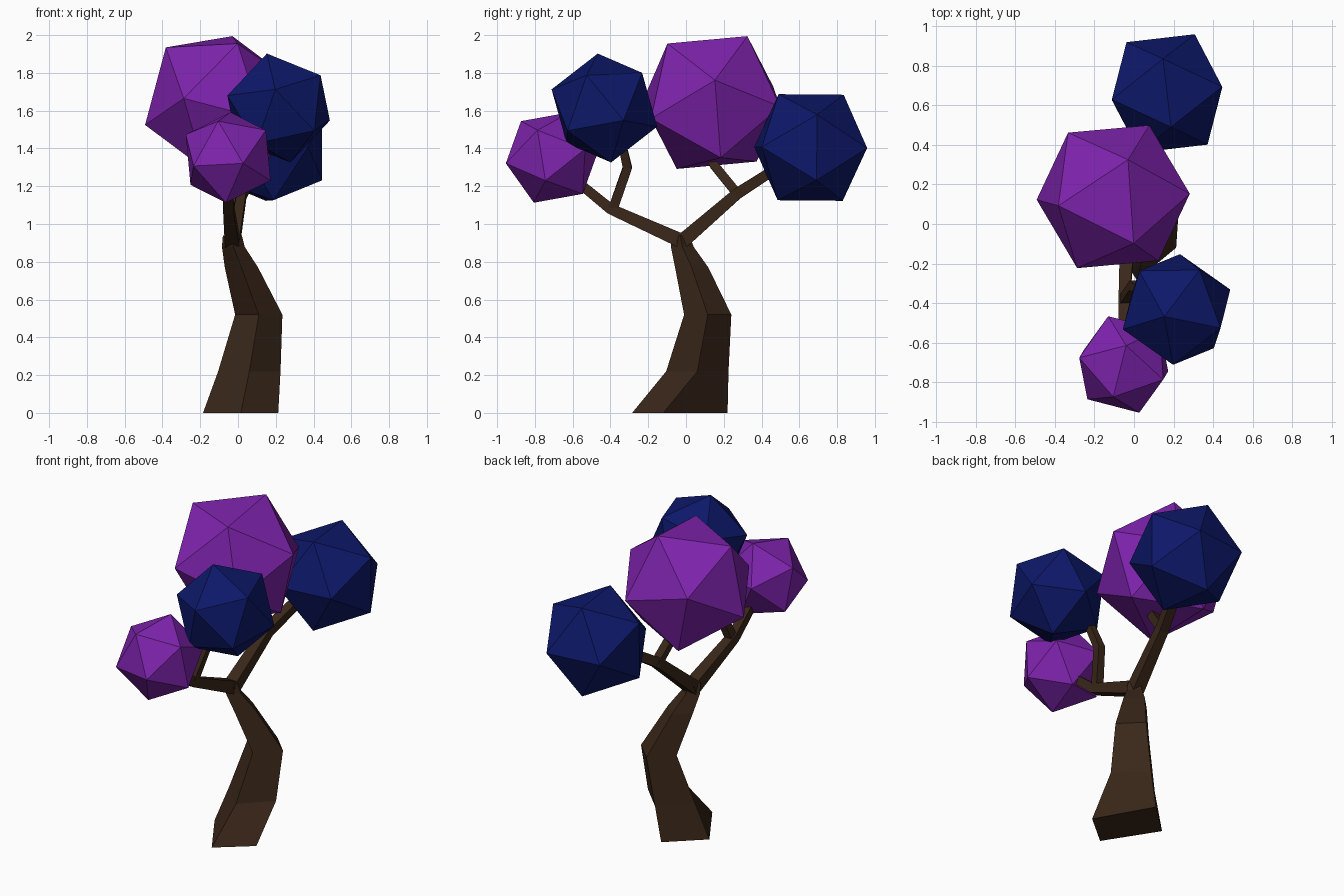
import bpy, bmesh, math
from mathutils import Vector, Matrix

if "Cube" in bpy.data.objects:
    bpy.data.objects.remove(bpy.data.objects["Cube"])


def material(name, rgb):
    m = bpy.data.materials.new(name)
    m.diffuse_color = (*rgb, 1)
    m.use_nodes = True
    m.node_tree.nodes["Principled BSDF"].inputs["Base Color"].default_value = m.diffuse_color
    return m


BARK = material("bark", (0.042, 0.02, 0.01))
PURPLE = material("purple_leaves", (0.21, 0.017, 0.42))
NAVY = material("navy_leaves", (0.004, 0.009, 0.14))


def finish(bm, name, mat):
    bmesh.ops.recalc_face_normals(bm, faces=bm.faces)
    me = bpy.data.meshes.new(name)
    bm.to_mesh(me)
    bm.free()
    me.materials.append(mat)
    ob = bpy.data.objects.new(name, me)
    bpy.context.collection.objects.link(ob)
    return ob


def loft(name, rings, mat):
    """Skin a list of equal-length point rings and cap both ends."""
    bm = bmesh.new()
    vs = [[bm.verts.new(p) for p in r] for r in rings]
    n = len(vs[0])
    for a, b in zip(vs, vs[1:]):
        for i in range(n):
            j = (i + 1) % n
            bm.faces.new((a[i], a[j], b[j], b[i]))
    bm.faces.new(vs[0])
    bm.faces.new(vs[-1])
    return finish(bm, name, mat)


def branch(name, path, radii):
    """Four-sided limb along a path."""
    pts = [Vector(p) for p in path]
    rings = []
    for i, (p, r) in enumerate(zip(pts, radii)):
        t = Vector((0, 0, 0))
        if i > 0:
            t += (p - pts[i - 1]).normalized()
        if i < len(pts) - 1:
            t += (pts[i + 1] - p).normalized()
        t.normalize()
        side = t.cross(Vector((1, 0, 0))).normalized()
        across = side.cross(t)
        rings.append([p + r * (across * math.cos(a) + side * math.sin(a))
                      for a in (math.pi / 4 + k * math.pi / 2 for k in range(4))])
    return loft(name, rings, BARK)


def frame(a, b):
    """Axes from two neighbouring corner directions."""
    x, y = (a + b).normalized(), (a - b).normalized()
    z = x.cross(y).normalized()
    return Matrix((x, z.cross(x), z)).transposed()


def foliage(name, centre, radius, corner_a, corner_b, mat):
    """Icosahedron turned so one edge lies on the two given corner directions."""
    bm = bmesh.new()
    bmesh.ops.create_icosphere(bm, subdivisions=1, radius=1)
    bm.edges.ensure_lookup_table()
    u, v = (w.co.normalized() for w in bm.edges[0].verts)
    s = radius / bm.edges[0].verts[0].co.length
    target = frame(Vector(corner_a).normalized(), Vector(corner_b).normalized())
    rot = target @ frame(u, v).transposed()
    for w in bm.verts:
        w.co = rot @ w.co * s + Vector(centre)
    return finish(bm, name, mat)


# Trunk: diamond sections leaning back then forward, flared at the foot
foot = [(0.015, -0.285, 0), (0.213, -0.12, 0), (0.02, 0.22, 0), (-0.185, 0.03, 0)]
sections = [(0.06, 0.06, 0.22, 0.165), (0.11, 0.115, 0.52, 0.125),
            (0.018, 0.03, 0.77, 0.088), (-0.025, -0.02, 0.88, 0.06),
            (-0.03, -0.03, 0.94, 0.05)]
loft("trunk", [foot] + [[(x, y - h, z), (x + h, y, z), (x, y + h, z), (x - h, y, z)]
                        for x, y, z, h in sections], BARK)

# Branches: one front and one rear limb, each with a fork
branch("front_branch", [(-0.03, 0.0, 0.90), (-0.05, -0.40, 1.08), (-0.055, -0.62, 1.26)],
       (0.055, 0.04, 0.034))
branch("front_fork", [(-0.05, -0.39, 1.07), (0.0, -0.31, 1.30), (0.04, -0.34, 1.43)],
       (0.036, 0.034, 0.03))
branch("rear_branch", [(-0.03, -0.03, 0.90), (0.015, 0.27, 1.16), (0.11, 0.55, 1.34)],
       (0.055, 0.042, 0.036))
branch("rear_fork", [(0.015, 0.28, 1.15), (-0.02, 0.15, 1.31), (-0.04, 0.11, 1.42)],
       (0.036, 0.034, 0.03))

# Foliage clumps
foliage("large_purple_foliage", (-0.105, 0.138, 1.643), 0.405,
        (0.075, 0.18, 0.35), (0.105, -0.235, 0.32), PURPLE)
foliage("rear_navy_foliage", (0.167, 0.66, 1.405), 0.33,
        (0.02, -0.172, 0.283), (-0.02, 0.172, 0.272), NAVY)
foliage("front_navy_foliage", (0.215, -0.432, 1.614), 0.297,
        (-0.062, -0.035, 0.286), (0.225, -0.095, 0.175), NAVY)
foliage("small_purple_foliage", (-0.052, -0.71, 1.352), 0.258,
        (0.08, -0.24, -0.03), (-0.187, -0.175, -0.045), PURPLE)
